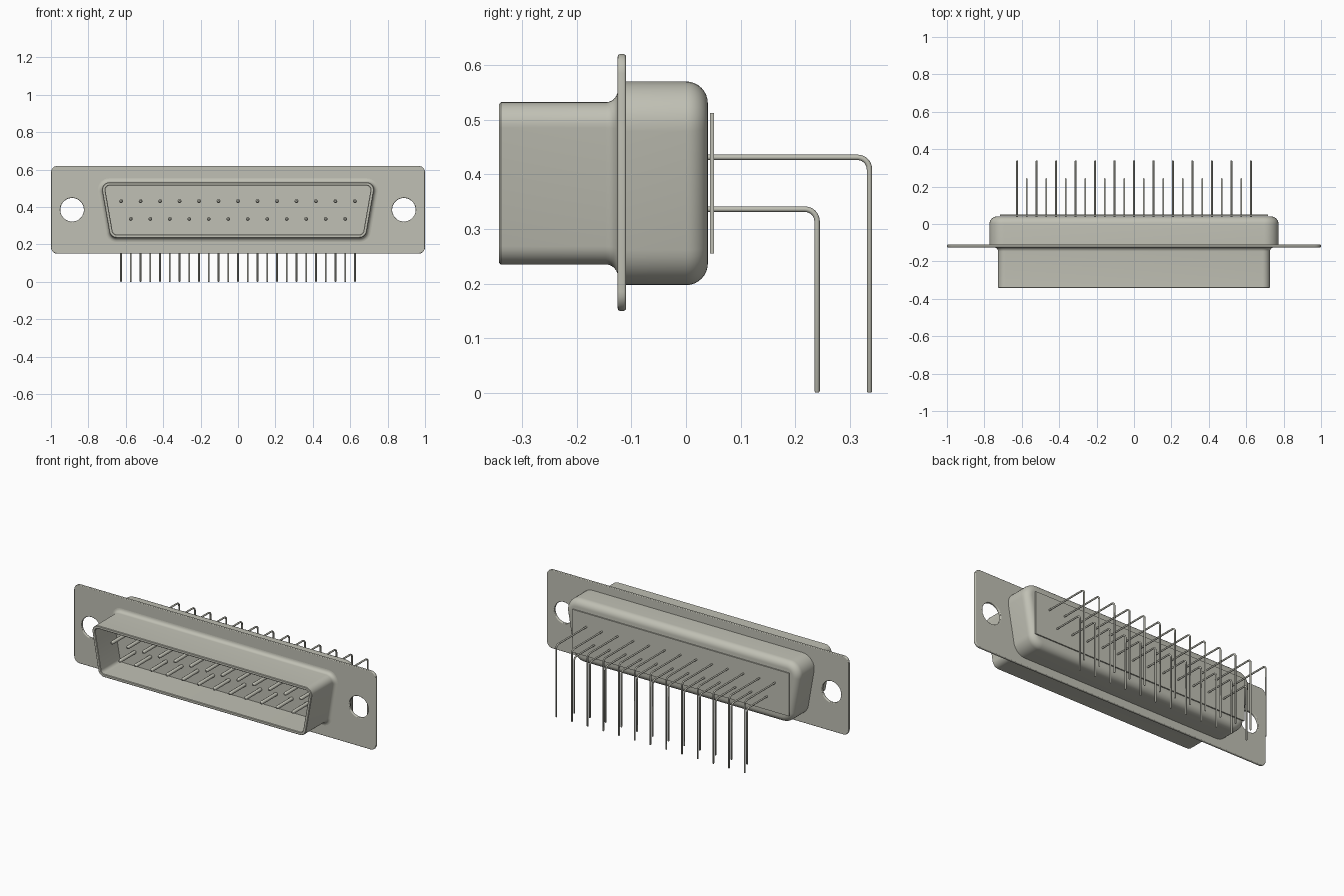
import bpy, bmesh, math
from math import sin, cos, pi, radians

if "Cube" in bpy.data.objects:
    bpy.data.objects.remove(bpy.data.objects["Cube"], do_unlink=True)

# Single metal colour
metal = bpy.data.materials.new("warm grey metal")
metal.use_nodes = True
COLOUR = (0.53, 0.53, 0.46, 1)
metal.diffuse_color = COLOUR
metal.node_tree.nodes["Principled BSDF"].inputs["Base Color"].default_value = COLOUR


def link(name, data):
    ob = bpy.data.objects.new(name, data)
    bpy.context.scene.collection.objects.link(ob)
    data.materials.append(metal)
    bpy.ops.object.select_all(action="DESELECT")
    ob.select_set(True)
    bpy.context.view_layer.objects.active = ob
    return ob


def smooth(angle=35):
    bpy.ops.object.shade_smooth_by_angle(angle=radians(angle))


def d_ring(r, grow=0.0, steps=8):
    """Rounded D outline (x, z): a trapezoid core widened by radius r."""
    tilt = radians(10)
    corners = [(0.687 + grow, 0.492, -tilt, pi / 2),
               (-0.687 - grow, 0.492, pi / 2, pi + tilt),
               (-0.649 - grow, 0.275, pi + tilt, 1.5 * pi),
               (0.649 + grow, 0.275, 1.5 * pi, 2 * pi - tilt)]
    return [(cx + r * cos(a0 + (a1 - a0) * i / steps),
             cz + r * sin(a0 + (a1 - a0) * i / steps))
            for cx, cz, a0, a1 in corners for i in range(steps + 1)]


def d_loft(name, profile, grow=0.0):
    """Skin D outlines through (radius, y) pairs and cap both ends."""
    bm = bmesh.new()
    rings = [[bm.verts.new((x, y, z)) for x, z in d_ring(r, grow)] for r, y in profile]
    for a, b in zip(rings, rings[1:]):
        n = len(a)
        for i in range(n):
            bm.faces.new((a[i], a[(i + 1) % n], b[(i + 1) % n], b[i]))
    bm.faces.new(rings[0])
    bm.faces.new(rings[-1])
    bmesh.ops.recalc_face_normals(bm, faces=bm.faces)
    me = bpy.data.meshes.new(name)
    bm.to_mesh(me)
    bm.free()
    link(name, me)
    smooth()


def wires(name, paths, radius):
    """Round wires through (x, y, z, radius factor) points."""
    cu = bpy.data.curves.new(name, "CURVE")
    cu.dimensions = "3D"
    cu.bevel_depth = radius
    cu.bevel_resolution = 2
    cu.use_fill_caps = True
    for path in paths:
        sp = cu.splines.new("POLY")
        sp.points.add(len(path) - 1)
        for p, (x, y, z, f) in zip(sp.points, path):
            p.co = (x, y, z, 1)
            p.radius = f
    link(name, cu)
    bpy.ops.object.convert(target="MESH")
    smooth(50)


# Mounting flange with rounded corners and two screw holes
cu = bpy.data.curves.new("flange", "CURVE")
cu.dimensions = "2D"
cu.fill_mode = "BOTH"
cu.extrude = 0.0035
cu.bevel_depth = 0.004
cu.bevel_resolution = 2
cu.offset = -0.004
R = 0.035
outline = [(sx * (1 - R) + R * cos(q + i * pi / 12), 0.385 + sz * (0.235 - R) + R * sin(q + i * pi / 12))
           for sx, sz, q in ((1, 1, 0), (-1, 1, pi / 2), (-1, -1, pi), (1, -1, 1.5 * pi))
           for i in range(7)]
holes = [[(s * 0.887 + 0.063 * cos(-i * pi / 18), 0.385 + 0.063 * sin(-i * pi / 18))
          for i in range(36)] for s in (-1, 1)]
for loop in [outline] + holes:
    sp = cu.splines.new("POLY")
    sp.points.add(len(loop) - 1)
    sp.use_cyclic_u = True
    for p, (x, z) in zip(sp.points, loop):
        p.co = (x, z, 0, 1)
flange = link("flange", cu)
flange.rotation_euler.x = pi / 2
flange.location.y = -0.1175
bpy.ops.object.convert(target="MESH")
smooth()

# Hollow front shell: flared root, thin rim, recessed floor
flare = [(0.062 - 0.022 * cos(t), -0.147 + 0.022 * sin(t))
         for t in (pi / 2 * (1 - i / 6) for i in range(7))]
d_loft("front_shell", flare + [(0.04, -0.339), (0.037, -0.342), (0.025, -0.342),
                               (0.022, -0.339), (0.022, -0.16)])

# Rear cup with a rounded back edge
edge = [(0.038 + 0.04 * cos(t), 0.04 * sin(t)) for t in (pi / 2 * i / 8 for i in range(9))]
d_loft("rear_cup", [(0.078, -0.112)] + edge, grow=0.008)

# Rectangular insulator plate on the back
bm = bmesh.new()
bmesh.ops.create_cube(bm, size=1)
for v in bm.verts:
    v.co = (v.co.x * 1.434, 0.0475 + v.co.y * 0.007, 0.3835 + v.co.z * 0.257)
me = bpy.data.meshes.new("back_plate")
bm.to_mesh(me)
bm.free()
link("back_plate", me)

# Contacts: two staggered rows, thick pins in front, bent tails behind
PITCH = 0.1042
BEND = 0.022
for row, count, z, y_end in (("upper", 13, 0.431, 0.336), ("lower", 12, 0.336, 0.24)):
    xs = [(i - (count - 1) / 2) * PITCH for i in range(count)]
    wires(row + "_pins", [[(x, -0.305, z, 0.45), (x, -0.302, z, 0.8), (x, -0.296, z, 1),
                           (x, -0.15, z, 1)] for x in xs], 0.0105)
    arc = [(y_end - BEND + BEND * sin(t), z - BEND + BEND * cos(t))
           for t in (pi / 2 * i / 8 for i in range(9))]
    wires(row + "_tails", [[(x, 0.035, z, 1)] + [(x, y, h, 1) for y, h in arc]
                           + [(x, y_end, 0.003, 1), (x, y_end, 0, 0.6)] for x in xs], 0.005)
